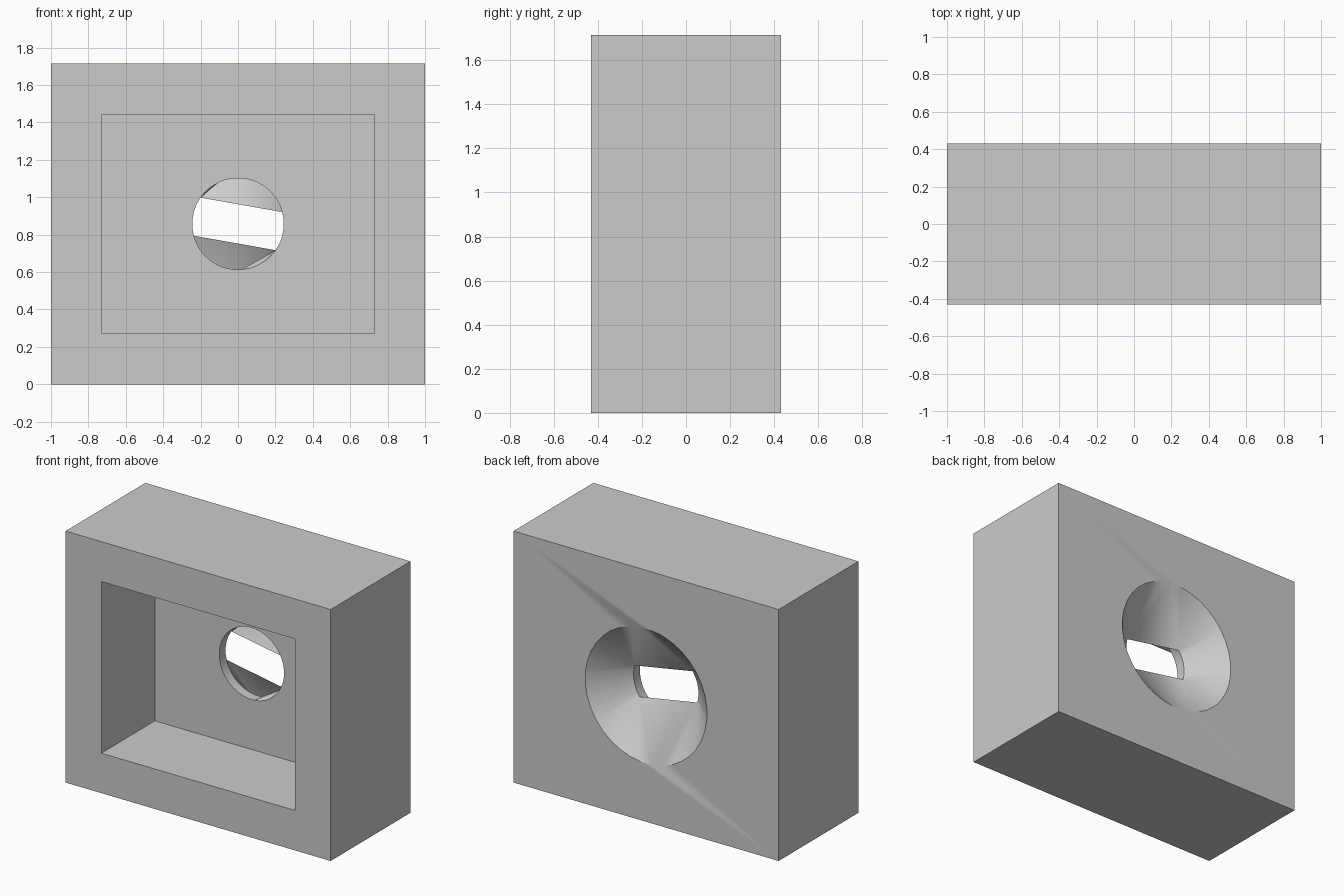
import bpy, bmesh, math
from mathutils import Vector

if "Cube" in bpy.data.objects:
    bpy.data.objects.remove(bpy.data.objects["Cube"], do_unlink=True)

N = 36
MID = 0.8575          # height of the opening's centre
FRONT, BACK = -0.43, 0.43
FLOOR = 0.147         # back of the front recess
THROAT = 0.215        # where the bore meets the funnel

mat = bpy.data.materials.new("concrete_grey")
mat.use_nodes = True
grey = (0.6, 0.6, 0.6, 1)
mat.diffuse_color = grey
mat.node_tree.nodes["Principled BSDF"].inputs["Base Color"].default_value = grey

bm = bmesh.new()


def rect(hx, hz, y):
    return [bm.verts.new((sx * hx, y, MID + sz * hz))
            for sx, sz in ((-1, -1), (1, -1), (1, 1), (-1, 1))]


def ring(r, y):
    angles = [math.radians(5 + 360 / N * k) for k in range(N)]
    return [bm.verts.new((r * math.cos(a), y, MID + r * math.sin(a))) for a in angles]


def orient(face, direction):
    face.normal_update()
    if face.normal.dot(direction) < 0:
        face.normal_flip()


def inward(*verts):
    """Face whose normal points to the opening's axis."""
    f = bm.faces.new(verts)
    c = f.calc_center_median()
    orient(f, Vector((-c.x, 0, MID - c.z)))


def loop_edges(verts):
    return [bm.edges.get((a, b)) or bm.edges.new((a, b))
            for a, b in zip(verts, verts[1:] + verts[:1])]


def pierced_panel(border, hole, direction):
    res = bmesh.ops.triangle_fill(bm, edges=loop_edges(border) + loop_edges(hole),
                                  use_beauty=True, normal=direction)
    for f in res["geom"]:
        if isinstance(f, bmesh.types.BMFace):
            orient(f, direction)


# Outer block and front recess
front, back = rect(1, MID, FRONT), rect(1, MID, BACK)
mouth, floor = rect(0.73, 0.585, FRONT), rect(0.73, 0.585, FLOOR)
for i in range(4):
    j = (i + 1) % 4
    side = bm.faces.new((front[i], front[j], back[j], back[i]))
    c = side.calc_center_median()
    orient(side, Vector((c.x, 0, c.z - MID)))
    orient(bm.faces.new((front[i], front[j], mouth[j], mouth[i])), Vector((0, -1, 0)))
    inward(mouth[i], mouth[j], floor[j], floor[i])

# Round openings in the recess floor and the back
bore, throat, rim = ring(0.245, FLOOR), ring(0.245, THROAT), ring(0.46, BACK)
pierced_panel(floor, bore, Vector((0, -1, 0)))
pierced_panel(back, rim, Vector((0, 1, 0)))

# Short bore, with clipped corners fanned to one throat point
clips = [(11, 14, 14), (27, 32, 32)]
for k in range(N):
    n = (k + 1) % N
    tip = next((t for a, b, t in clips if a <= k < b), None)
    if tip is None:
        inward(bore[k], bore[n], throat[n], throat[k])
    else:
        inward(bore[k], bore[n], throat[tip])
for a, b, tip in clips:
    inward(bore[a], throat[a], throat[tip])

# Funnel narrowing from a round rim to a tilted slot
chords = [(1, 8, 14), (19, 26, 32)]
for k in range(N):
    n = (k + 1) % N
    chord = next((c for c in chords if c[0] <= k < c[2]), None)
    if chord is None:
        inward(rim[k], rim[n], throat[n], throat[k])
    else:
        inward(rim[k], rim[n], throat[chord[0] if k < chord[1] else chord[2]])
for a, m, b in chords:
    inward(throat[a], throat[b], rim[m])

bmesh.ops.delete(bm, geom=[v for v in bm.verts if not v.link_faces], context="VERTS")
mesh = bpy.data.meshes.new("embrasure_block")
bm.to_mesh(mesh)
bm.free()
mesh.materials.append(mat)
block = bpy.data.objects.new("embrasure_block", mesh)
bpy.context.collection.objects.link(block)
bpy.ops.object.select_all(action="DESELECT")
block.select_set(True)
bpy.context.view_layer.objects.active = block
bpy.ops.object.shade_smooth_by_angle(angle=math.radians(32))
